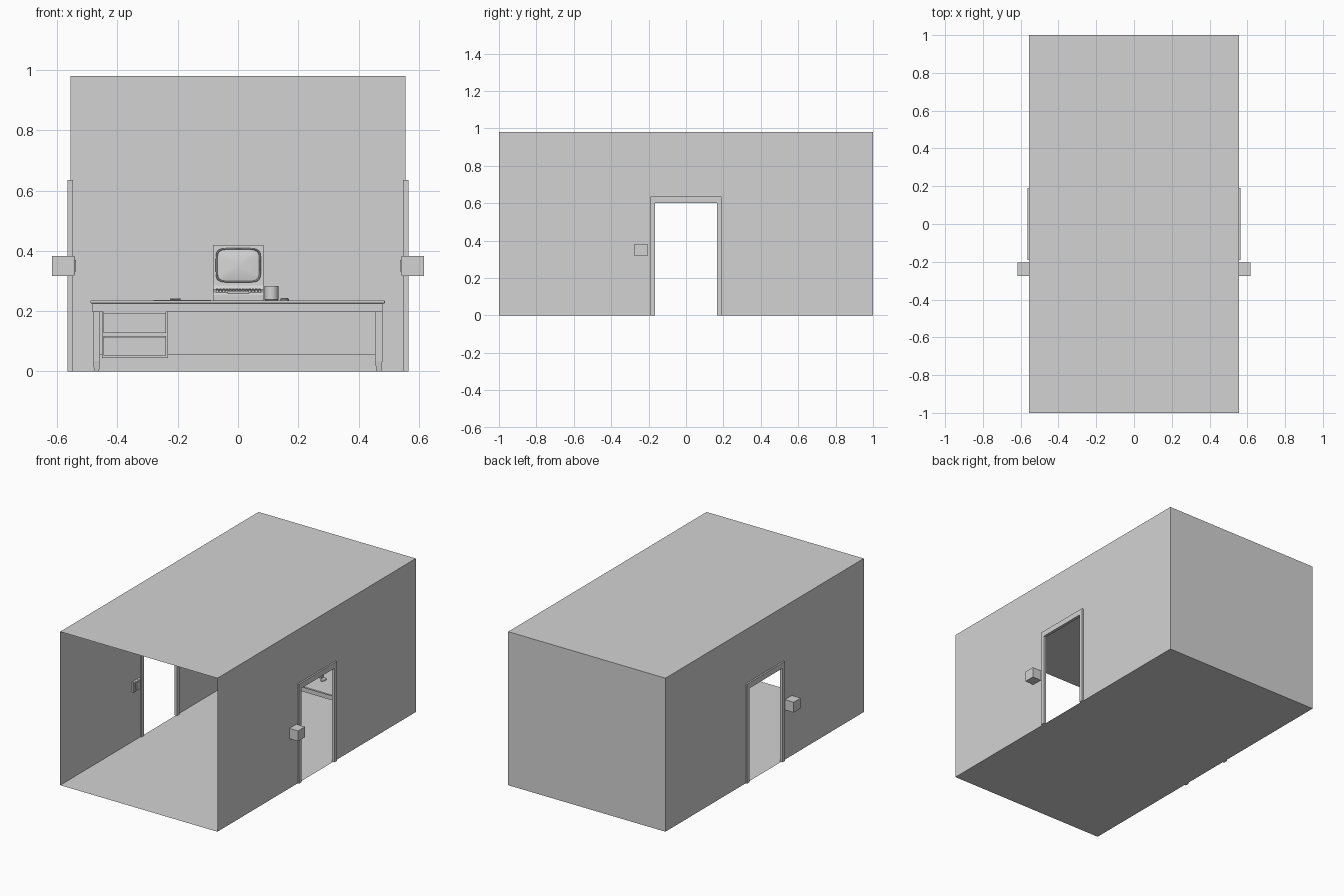
import bpy, bmesh, math

if "Cube" in bpy.data.objects:
    bpy.data.objects.remove(bpy.data.objects["Cube"])

grey = bpy.data.materials.new("plain grey")
grey.diffuse_color = (0.65, 0.65, 0.65, 1)
grey.use_nodes = True
grey.node_tree.nodes["Principled BSDF"].inputs["Base Color"].default_value = grey.diffuse_color


def make(name, verts, faces, smooth=False, fix=True):
    me = bpy.data.meshes.new(name)
    me.from_pydata(verts, [], faces)
    if fix:
        bm = bmesh.new()
        bm.from_mesh(me)
        bmesh.ops.recalc_face_normals(bm, faces=bm.faces)
        bm.to_mesh(me)
        bm.free()
    me.materials.append(grey)
    ob = bpy.data.objects.new(name, me)
    bpy.context.collection.objects.link(ob)
    if smooth:
        bpy.ops.object.select_all(action='DESELECT')
        ob.select_set(True)
        bpy.context.view_layer.objects.active = ob
        bpy.ops.object.shade_smooth_by_angle(angle=math.radians(35))
    return ob


def loft(name, rings, smooth=False, cap=(True, True)):
    n = len(rings[0])
    verts = [p for r in rings for p in r]
    faces = [(k * n + i, k * n + (i + 1) % n, (k + 1) * n + (i + 1) % n, (k + 1) * n + i)
             for k in range(len(rings) - 1) for i in range(n)]
    if cap[0]:
        faces.append(tuple(range(n)))
    if cap[1]:
        faces.append(tuple(range(len(verts) - n, len(verts))))
    return make(name, verts, faces, smooth)


def rect(x0, x1, y0, y1, z):
    return [(x0, y0, z), (x1, y0, z), (x1, y1, z), (x0, y1, z)]


def box(name, x, y, z, bevel=0):
    ob = loft(name, [rect(*x, *y, z[0]), rect(*x, *y, z[1])])
    if bevel:
        m = ob.modifiers.new("bevel", 'BEVEL')
        m.width, m.segments = bevel, 2
    return ob


def circle(cx, cy, r, z, n=24):
    return [(cx + r * math.cos(2 * math.pi * i / n), cy + r * math.sin(2 * math.pi * i / n), z)
            for i in range(n)]


# room shell: thin sheets, open at the front
W, H, D, DH = 0.555, 0.98, 0.165, 0.6
for name, z in (("floor", 0), ("ceiling", H)):
    make(name, rect(-W, W, -1, 1, z), [(0, 1, 2, 3)], fix=False)
make("back_wall", [(-W, 1, 0), (W, 1, 0), (W, 1, H), (-W, 1, H)], [(0, 1, 2, 3)], fix=False)

for side, s in (("left", -1), ("right", 1)):
    # side wall with doorway
    pts = [(-1, 0), (-D, 0), (-D, DH), (-D, H), (-1, H), (D, DH), (D, H), (D, 0), (1, 0), (1, H)]
    make(side + "_wall", [(s * W, y, z) for y, z in pts],
         [(0, 1, 2, 3, 4), (2, 5, 6, 3), (7, 8, 9, 6, 5)], fix=False)
    # door frame, both faces of the wall
    outline = [(-0.19, 0), (-0.19, 0.635), (0.19, 0.635), (0.19, 0),
               (D, 0), (D, DH), (-D, DH), (-D, 0)]
    loft(side + "_door_frame", [[(s * x, y, z) for y, z in outline] for x in (0.547, 0.565)])
    # wall switch: housing outside, plate and rocker inside
    xs = sorted((s * 0.545, s * 0.617))
    box(side + "_switch_housing", xs, (-0.275, -0.205), (0.317, 0.383))
    loft(side + "_switch_plate", [[(s * x, -0.24 + a * h, 0.35 + b * h) for a, b in
         ((-1, -1), (1, -1), (1, 1), (-1, 1))] for x, h in ((0.546, 0.033), (0.54, 0.03))])
    loft(side + "_switch_rocker", [[(s * x, -0.24 + a * h, 0.35 + b * h * 1.3) for a, b in
         ((-1, -1), (1, -1), (1, 1), (-1, 1))] for x, h in ((0.541, 0.016), (0.537, 0.014))])

# desk
Y0, Y1 = 0.5, 0.9
box("desk_top", (-0.49, 0.487), (Y0, Y1), (0.226, 0.235), 0.002)
box("desk_apron", (-0.483, 0.48), (Y0 + 0.008, Y1 - 0.008), (0.197, 0.226))
for x in (-0.469, 0.467):
    for y in (Y0 + 0.025, Y1 - 0.025):
        loft("desk_leg", [rect(x - r, x + r, y - r, y + r, z) for r, z in
                          ((0.008, 0), (0.009, 0.008), (0.012, 0.035), (0.012, 0.197))])
box("desk_back_panel", (-0.46, 0.46), (Y1 - 0.03, Y1 - 0.022), (0.055, 0.2))
# drawer pedestal
box("drawer_cabinet", (-0.452, -0.233), (Y0 + 0.022, Y1 - 0.03), (0.045, 0.197))
for z0, z1 in ((0.052, 0.112), (0.127, 0.191)):
    box("drawer_front", (-0.446, -0.239), (Y0 + 0.014, Y0 + 0.024), (z0, z1), 0.001)
    box("drawer_pull", (-0.446, -0.239), (Y0 + 0.008, Y0 + 0.02), (z1, z1 + 0.006))

# computer: side profile pulled across, low keyboard deck in front
prof = [(0.565, 0.235), (0.565, 0.255), (0.572, 0.262), (0.632, 0.272), (0.64, 0.285), (0.648, 0.42),
        (0.72, 0.42), (0.79, 0.395), (0.8, 0.38), (0.8, 0.235)]
case = loft("computer_case", [[(x, y, z) for y, z in prof] for x in (-0.083, 0.085)])
m = case.modifiers.new("bevel", 'BEVEL')
m.width, m.segments = 0.002, 2


# screen: rounded rim with a bulging glass
def screen_ring(k, depth, n=48):
    ring = []
    for i in range(n):
        t = 2 * math.pi * i / n
        c, sn = math.cos(t), math.sin(t)
        u = math.copysign(abs(c) ** 0.36, c) * k
        v = math.copysign(abs(sn) ** 0.36, sn) * k
        z = 0.352 + 0.057 * v
        ring.append((0.001 + 0.075 * u, 0.6438 + (z - 0.352) * 0.059 - depth, z))
    return ring


rings = [(1, -0.003), (1, 0.007), (0.98, 0.009), (0.95, 0.009), (0.92, 0.002)]
rings += [(k, 0.002 + 0.007 * (1 - (k / 0.92) ** 2)) for k in (0.8, 0.65, 0.45, 0.25, 0.05)]
loft("screen", [screen_ring(*r) for r in rings], True)

# keyboard keys, four rows on the sloping deck
for row in range(4):
    y = 0.579 + row * 0.0125
    z = 0.262 + (y - 0.572) / 6
    for i in range(14):
        x = -0.069 + i * 0.0108
        loft("key", [rect(x - r, x + r, y - r, y + r, z + h) for r, h in
                     ((0.0046, -0.001), (0.0036, 0.006))])
    if row == 0:
        box("space_bar", (-0.035, 0.037), (0.5675, 0.573), (0.258, 0.267))

# mug with handle
mx, my = 0.111, 0.665
loft("mug", [circle(mx, my, r, z) for r, z in
             ((0.02, 0.235), (0.023, 0.238), (0.0235, 0.284), (0.021, 0.284), (0.02, 0.241))], True)
path = []
for i in range(13):
    a = -math.pi / 2 + math.pi * i / 12
    cy, cz = my + 0.022 + 0.016 * math.cos(a), 0.261 + 0.014 * math.sin(a)
    path.append([(mx + 0.003 * math.cos(b),
                  cy + 0.003 * math.sin(b) * math.cos(a),
                  cz + 0.003 * math.sin(b) * math.sin(a))
                 for b in [2 * math.pi * j / 8 for j in range(8)]])
loft("mug_handle", path, True)

# mouse
loft("mouse", [[(0.155 + 0.015 * k * math.cos(t), 0.64 + 0.023 * k * math.sin(t), z)
                for t in [2 * math.pi * j / 24 for j in range(24)]]
               for k, z in ((0.95, 0.235), (1, 0.238), (0.85, 0.242), (0.45, 0.244))], True)

# papers and a small stapler
box("paper_pad", (-0.28, -0.09), (0.56, 0.7), (0.235, 0.2375))
box("stapler", (-0.225, -0.19), (0.6, 0.615), (0.2375, 0.243), 0.001)
